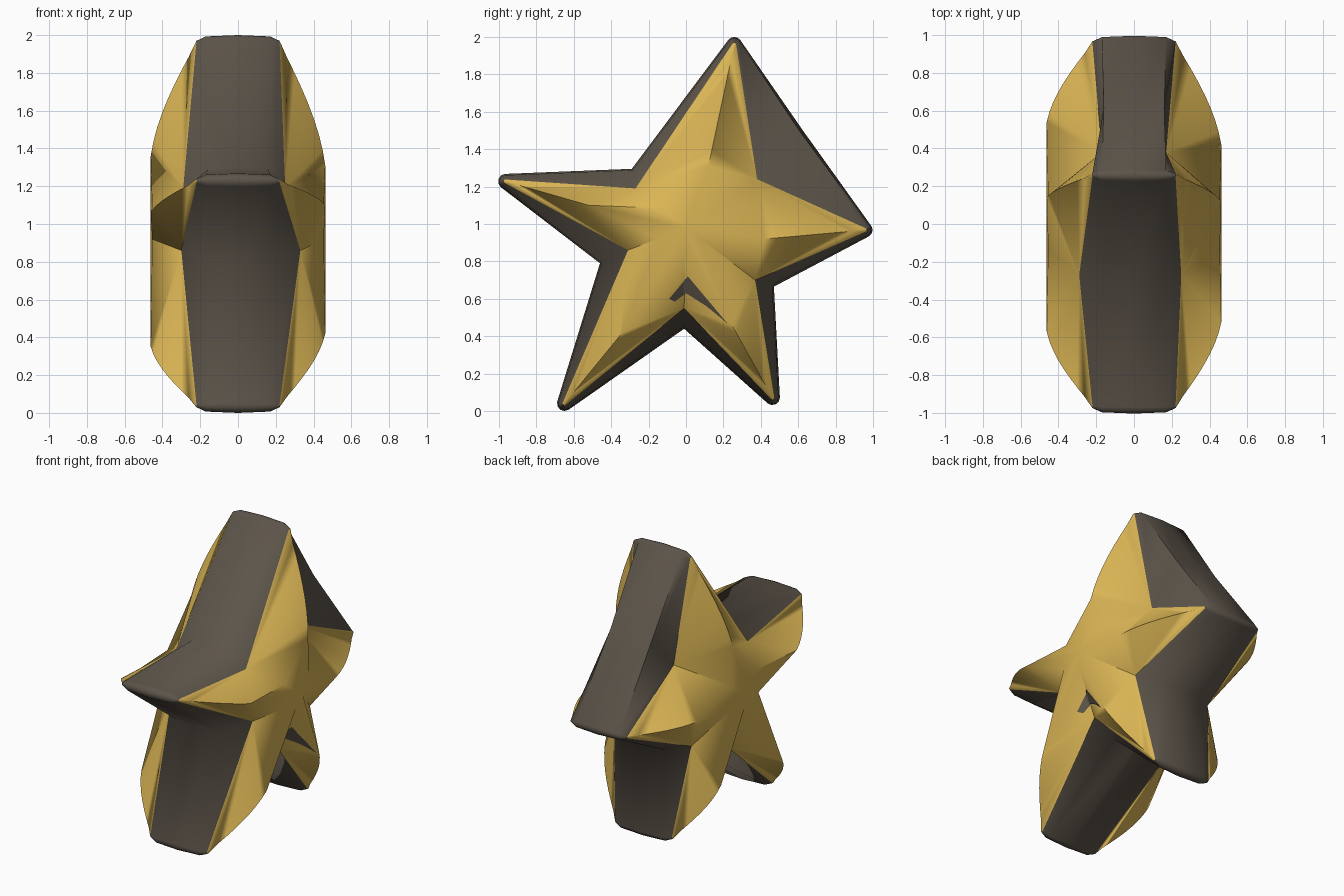
import bpy, bmesh, math
from mathutils import Vector
from mathutils.bvhtree import BVHTree

if "Cube" in bpy.data.objects:
    bpy.data.objects.remove(bpy.data.objects["Cube"])


def material(name, rgb):
    m = bpy.data.materials.new(name)
    m.diffuse_color = (*rgb, 1)
    m.use_nodes = True
    m.node_tree.nodes["Principled BSDF"].inputs["Base Color"].default_value = m.diffuse_color
    return m


GOLD = material("gold", (0.70, 0.46, 0.09))
DARK = material("dark brown grey", (0.108, 0.089, 0.068))


def V(p):
    return Vector((p[0], p[1]))


# star in the y-z plane, clockwise from the top:
# tip centre, then where the ridge reaches full thickness at +x and at -x
TIPS = [((0.258, 1.96), (0.12, 1.31), (0.14, 1.36)),
        ((0.957, 0.968), (0.42, 0.92), (0.54, 0.98)),
        ((0.462, 0.072), (0.24, 0.47), (0.27, 0.43)),
        ((-0.65, 0.04), (-0.34, 0.42), (-0.41, 0.35)),
        ((-0.965, 1.228), (-0.52, 1.10), (-0.57, 1.06))]
# notch after each tip: outer rim, gold edge, half thickness at +x and -x,
# and how far the valley rises towards the centre before it flattens
NOTCHES = [((0.625, 1.50), (0.38, 1.24), 0.17, 0.17, 0.65),
           ((0.47, 0.665), (0.37, 0.70), 0.30, 0.30, 0.80),
           ((-0.01, 0.44), (-0.01, 0.55), 0.32, 0.32, 0.75),
           ((-0.46, 0.79), (-0.31, 0.86), 0.33, 0.30, 0.50),
           ((-0.29, 1.295), (-0.27, 1.19), 0.25, 0.29, 0.50)]
CENTRE = V((0.0, 0.98))
ARC = 5
PER = ARC + 1
TOP_X = 0.462


def ring(side, level):
    """One outline loop; level 0 = rim centre, 1 = rim shoulder, 2 = gold edge."""
    pts = []
    for i, (tip, _, _) in enumerate(TIPS):
        c = V(tip)
        r = (0.040, 0.033, 0.010)[level]
        x = (0.0, 0.17, 0.22)[level] * side
        before = V(NOTCHES[i - 1][1 if level == 2 else 0])
        after = V(NOTCHES[i][1 if level == 2 else 0])
        d0, d1 = (c - before).normalized(), (after - c).normalized()
        a0 = math.atan2(d0.x, -d0.y)      # outward normals of both arm sides
        a1 = math.atan2(d1.x, -d1.y)
        while a1 > a0:
            a1 -= math.tau
        for k in range(ARC):
            a = a0 + (a1 - a0) * k / (ARC - 1)
            pts.append((x, c.x + r * math.cos(a), c.y + r * math.sin(a)))
        outer, inner, xp, xn, _ = NOTCHES[i]
        if level == 2:
            pts.append((side * (xp if side > 0 else xn), *inner))
        else:
            n = V(outer) + (CENTRE - V(outer)) * 0.02 * level
            pts.append((side * 0.16 * level, n.x, n.y))
    return pts


def finish(name, bm, mat, angle):
    me = bpy.data.meshes.new(name)
    bm.to_mesh(me)
    bm.free()
    me.materials.append(mat)
    ob = bpy.data.objects.new(name, me)
    bpy.context.collection.objects.link(ob)
    bpy.ops.object.select_all(action='DESELECT')
    ob.select_set(True)
    bpy.context.view_layer.objects.active = ob
    bpy.ops.object.shade_smooth_by_angle(angle=math.radians(angle))
    return ob


# dark rim band around the star
bm = bmesh.new()
loops = [[bm.verts.new(p) for p in ring(s, l)]
         for s, l in ((-1, 2), (-1, 1), (1, 0), (1, 1), (1, 2))]
n = PER * 5
for a, b in zip(loops, loops[1:]):
    for i in range(n):
        bm.faces.new((a[i], a[(i + 1) % n], b[(i + 1) % n], b[i]))
bmesh.ops.recalc_face_normals(bm, faces=bm.faces)
finish("star_rim", bm, DARK, 75)


def gold_face(side, name):
    """Domed star face: a curved ridge per arm fanned to the notches, flat middle."""
    bm = bmesh.new()
    edge = [bm.verts.new(p) for p in ring(side, 2)]
    mid = bm.verts.new((side * TOP_X, *CENTRE))
    flat = [bm.verts.new((side * (TOP_X - 0.008), *V(nt[1]).lerp(CENTRE, nt[4])))
            for nt in NOTCHES]
    for i, (tip, right, left) in enumerate(TIPS):
        c, plateau = V(tip), V(right if side > 0 else left)
        ridge = []
        for k in range(1, 9):
            u = k / 8
            p = c.lerp(plateau, u)
            rise = math.sin(u * math.radians(75)) / math.sin(math.radians(75))
            ridge.append(bm.verts.new((side * (0.22 + (TOP_X - 0.22) * rise), p.x, p.y)))
        arc = edge[i * PER:i * PER + ARC]
        for a, b in zip(arc, arc[1:]):
            bm.faces.new((a, b, ridge[0]))
        for notch, end, inner in ((edge[i * PER - 1], arc[0], flat[i - 1]),
                                  (edge[i * PER + ARC], arc[-1], flat[i])):
            chain = [end] + ridge + [inner]
            for a, b in zip(chain, chain[1:]):
                bm.faces.new((a, b, notch))
            bm.faces.new((ridge[-1], mid, inner))
    # open sheet: every normal points outwards
    bm.normal_update()
    bmesh.ops.reverse_faces(bm, faces=[f for f in bm.faces if f.normal.x * side < 0])
    tree = BVHTree.FromBMesh(bm)
    finish(name, bm, GOLD, 50)
    return tree


tree = gold_face(1, "gold_face_right")
gold_face(-1, "gold_face_left")

# dark chevron opening above the bottom notch on the right face
bm = bmesh.new()
QUADS = [((-0.09, 0.60), (0.01, 0.72), (0.0, 0.63), (-0.06, 0.585)),
         ((0.01, 0.72), (0.22, 0.47), (0.11, 0.56), (0.0, 0.63))]
N = 10
for q in QUADS:
    a, b, c, d = map(V, q)
    grid = []
    for i in range(N + 1):
        row = []
        for j in range(N + 1):
            p = a.lerp(b, i / N).lerp(d.lerp(c, i / N), j / N)
            hit = tree.ray_cast(Vector((2, p.x, p.y)), Vector((-1, 0, 0)))[0]
            row.append(bm.verts.new(((hit.x if hit else 0.3) + 0.008, p.x, p.y)))
        grid.append(row)
    for i in range(N):
        for j in range(N):
            bm.faces.new((grid[i][j], grid[i][j + 1], grid[i + 1][j + 1], grid[i + 1][j]))
bm.normal_update()
bmesh.ops.reverse_faces(bm, faces=[f for f in bm.faces if f.normal.x < 0])
finish("dark_chevron", bm, DARK, 40)
